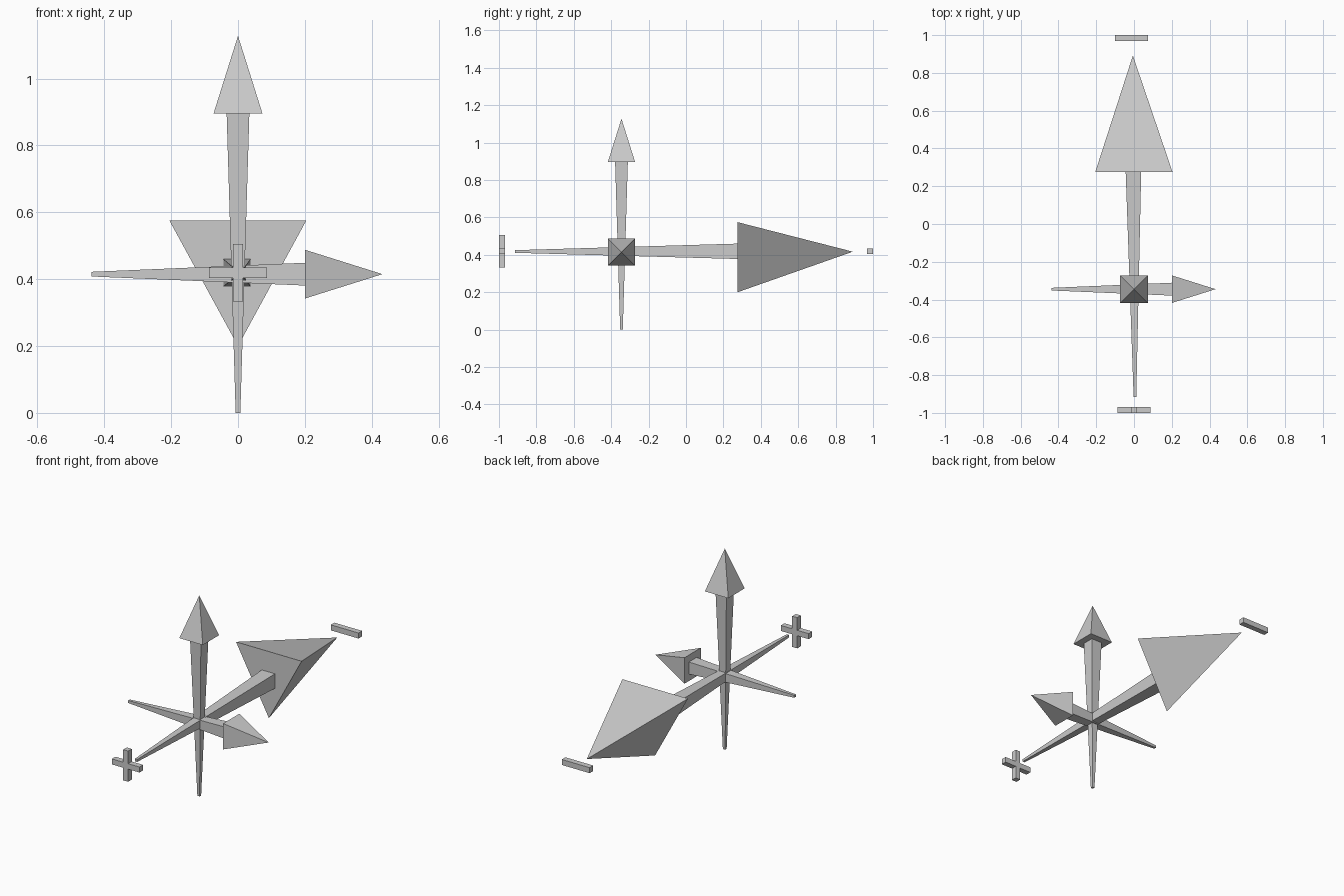
import bpy, bmesh
from mathutils import Vector

if "Cube" in bpy.data.objects:
    bpy.data.objects.remove(bpy.data.objects["Cube"])

grey = bpy.data.materials.new("grey")
grey.diffuse_color = (0.6, 0.6, 0.6, 1)
grey.use_nodes = True
grey.node_tree.nodes["Principled BSDF"].inputs["Base Color"].default_value = grey.diffuse_color

X, Y, Z = Vector((1, 0, 0)), Vector((0, 1, 0)), Vector((0, 0, 1))
SQUARE = [(-1, -1), (1, -1), (1, 1), (-1, 1)]


def finish(name, bm):
    bmesh.ops.recalc_face_normals(bm, faces=bm.faces)
    mesh = bpy.data.meshes.new(name)
    bm.to_mesh(mesh)
    bm.free()
    mesh.materials.append(grey)
    obj = bpy.data.objects.new(name, mesh)
    bpy.context.collection.objects.link(obj)
    return obj


def ring(bm, centre, u, v, half):
    return [bm.verts.new(Vector(centre) + u * a * half + v * b * half) for a, b in SQUARE]


def stem(name, start, end, u, v, half_start, half_end):
    """Square bar that widens from start to end."""
    bm = bmesh.new()
    a, b = ring(bm, start, u, v, half_start), ring(bm, end, u, v, half_end)
    bm.faces.new(a)
    bm.faces.new(b)
    for i in range(4):
        j = (i + 1) % 4
        bm.faces.new((a[i], a[j], b[j], b[i]))
    return finish(name, bm)


def head(name, base, tip):
    """Pyramid from a closed base outline to a tip."""
    bm = bmesh.new()
    pts = [bm.verts.new(p) for p in base]
    top = bm.verts.new(tip)
    bm.faces.new(pts)
    for i in range(len(pts)):
        bm.faces.new((pts[i], pts[(i + 1) % len(pts)], top))
    return finish(name, bm)


def square_base(centre, u, v, half):
    return [Vector(centre) + u * a * half + v * b * half for a, b in SQUARE]


def bars(name, boxes):
    """Sign made of boxes, each given as centre and size."""
    bm = bmesh.new()
    for centre, size in boxes:
        made = bmesh.ops.create_cube(bm, size=1)["verts"]
        for vert in made:
            vert.co = Vector(centre) + Vector([c * s for c, s in zip(vert.co, size)])
    return finish(name, bm)


CY, CZ = -0.345, 0.415

# Upright arrow
stem("upright_stem", (0, CY, 0), (0, CY, 0.896), X, Y, 0.007, 0.034)
head("upright_head", square_base((0, CY, 0.896), X, Y, 0.073), (0, CY, 1.128))

# Sideways arrow
stem("side_stem", (-0.438, CY, CZ), (0.2, CY, CZ), Y, Z, 0.007, 0.034)
head("side_head", square_base((0.2, CY, CZ), Y, Z, 0.073), (0.432, CY, CZ))

# Long arrow with a large three-sided head
stem("long_stem", (0.005, -0.915, CZ + 0.003), (-0.003, 0.275, CZ + 0.004), X, Z, 0.007, 0.041)
head("long_head", [(-0.205, 0.275, 0.575), (0.204, 0.275, 0.575), (0, 0.275, 0.2)],
     (-0.006, 0.892, CZ + 0.002))

# Plus sign at the front, minus sign at the back
bars("plus_sign", [((0, -0.984, 0.419), (0.173, 0.032, 0.031)),
                   ((0, -0.984, 0.419), (0.031, 0.032, 0.173))])
bars("minus_sign", [((-0.013, 0.984, 0.419), (0.173, 0.032, 0.031))])
